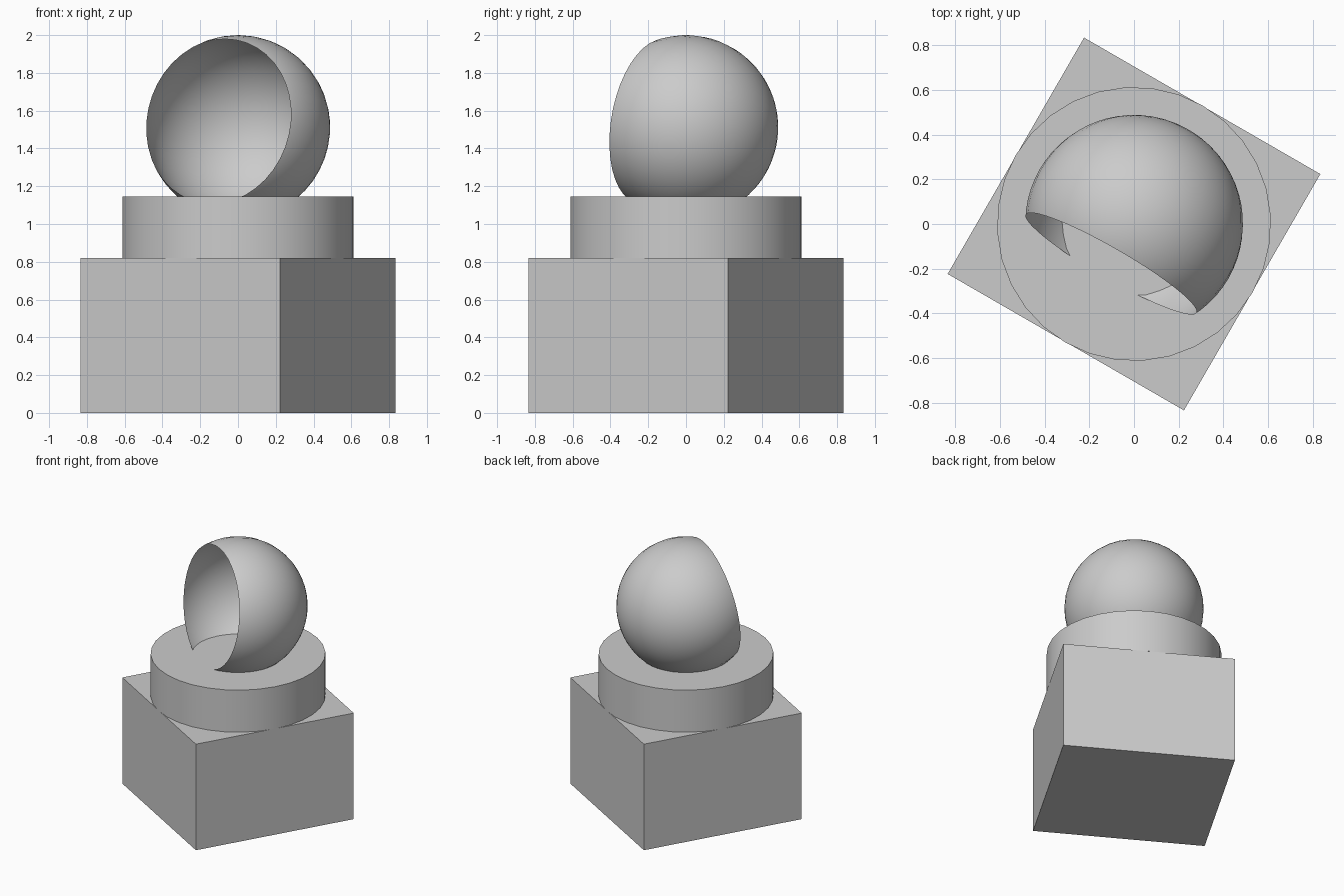
import bpy, bmesh, math
from mathutils import Matrix, Vector

cube = bpy.data.objects.get("Cube")
if cube:
    bpy.data.objects.remove(cube, do_unlink=True)

TURN = Matrix.Rotation(math.radians(-30), 4, 'Z')

grey = bpy.data.materials.new("plain_grey")
grey.use_nodes = True
grey.diffuse_color = (0.6, 0.6, 0.6, 1)
grey.node_tree.nodes["Principled BSDF"].inputs["Base Color"].default_value = (0.6, 0.6, 0.6, 1)


def add_part(name, bm, smooth=False):
    """Turn the finished bmesh into a grey object."""
    bm.transform(TURN)
    mesh = bpy.data.meshes.new(name)
    bm.to_mesh(mesh)
    bm.free()
    mesh.materials.append(grey)
    obj = bpy.data.objects.new(name, mesh)
    bpy.context.collection.objects.link(obj)
    if smooth:
        bpy.ops.object.select_all(action='DESELECT')
        obj.select_set(True)
        bpy.context.view_layer.objects.active = obj
        bpy.ops.object.shade_smooth_by_angle(angle=math.radians(35))


# Square base block
BASE_TOP, PLINTH_TOP = 0.82, 1.145
bm = bmesh.new()
bmesh.ops.create_cube(bm, size=1)
bm.transform(Matrix.Translation((0, 0, BASE_TOP / 2)) @ Matrix.Diagonal((1.221, 1.221, BASE_TOP, 1)))
add_part("base_block", bm)

# Round plinth
bm = bmesh.new()
bmesh.ops.create_cone(bm, cap_ends=True, segments=32, radius1=0.613, radius2=0.613,
                      depth=PLINTH_TOP - BASE_TOP)
bm.transform(Matrix.Translation((0, 0, (BASE_TOP + PLINTH_TOP) / 2)))
add_part("round_plinth", bm, smooth=True)

# Hollow globe, sliced open by a plane leaning back at the top
RADIUS = 0.488
opening = Vector((0, -1, 0.155)).normalized()
bm = bmesh.new()
bmesh.ops.create_uvsphere(bm, u_segments=40, v_segments=32, radius=RADIUS)
bm.transform(opening.to_track_quat('Z', 'Y').to_matrix().to_4x4())
bmesh.ops.bisect_plane(bm, geom=bm.verts[:] + bm.edges[:] + bm.faces[:],
                       plane_co=opening * 0.2075, plane_no=opening, clear_outer=True)
bm.transform(Matrix.Translation((0, 0, 2 - RADIUS)))
add_part("open_globe", bm, smooth=True)
